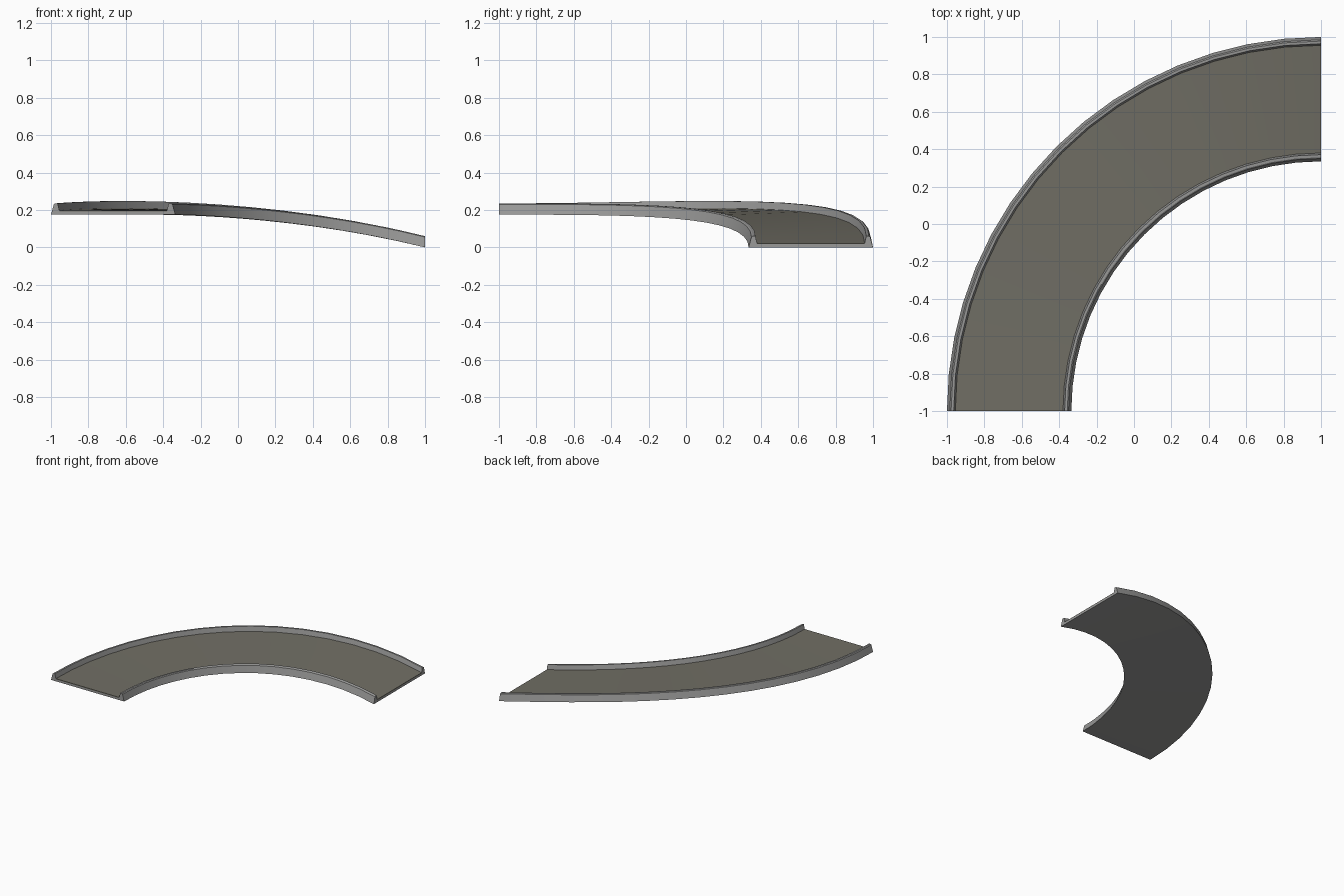
import bpy, bmesh, math

if "Cube" in bpy.data.objects:
    bpy.data.objects.remove(bpy.data.objects["Cube"])

SEG = 16               # steps around the quarter turn
R_IN, R_OUT = 1.335, 2.0
W = R_OUT - R_IN


def material(name, rgb):
    m = bpy.data.materials.new(name)
    m.diffuse_color = (*rgb, 1)
    m.use_nodes = True
    m.node_tree.nodes["Principled BSDF"].inputs["Base Color"].default_value = m.diffuse_color
    return m


concrete = material("light grey concrete", (0.32, 0.32, 0.315))
asphalt = material("warm grey road", (0.165, 0.158, 0.13))


def place(d, h, u):
    """Point at distance d from the inner edge, height h, fraction u along the turn."""
    a = u * math.pi / 2
    r = R_IN + d
    z = 0.175 * (1 - u ** 3) + 0.26 * u * u * (1 - u) * d / W   # descent plus banking
    return (1 - r * math.cos(a), -1 + r * math.sin(a), z + h)


def sweep(name, profile, mat):
    """Sweep a closed cross-section along the banked turn."""
    bm = bmesh.new()
    rings = [[bm.verts.new(place(d, h, i / SEG)) for d, h in profile]
             for i in range(SEG + 1)]
    n = len(profile)
    for a, b in zip(rings, rings[1:]):
        for k in range(n):
            j = (k + 1) % n
            bm.faces.new((a[k], a[j], b[j], b[k]))
    bm.faces.new(rings[0])
    bm.faces.new(rings[-1])
    bmesh.ops.recalc_face_normals(bm, faces=bm.faces)
    me = bpy.data.meshes.new(name)
    bm.to_mesh(me)
    bm.free()
    me.materials.append(mat)
    ob = bpy.data.objects.new(name, me)
    bpy.context.collection.objects.link(ob)
    bpy.context.view_layer.objects.active = ob
    ob.select_set(True)
    bpy.ops.object.shade_smooth_by_angle(angle=math.radians(20))
    ob.select_set(False)


# Trough: slab with a sloped kerb on each side
half = [(0, 0), (0.015, 0.055), (0.022, 0.06), (0.036, 0.06), (0.046, 0.017)]
sweep("track_base", half + [(W - d, h) for d, h in reversed(half)], concrete)

# Road surface laid between the kerbs
e = 0.043
sweep("road_surface", [(e, 0.016), (e, 0.022), (W - e, 0.022), (W - e, 0.016)], asphalt)
